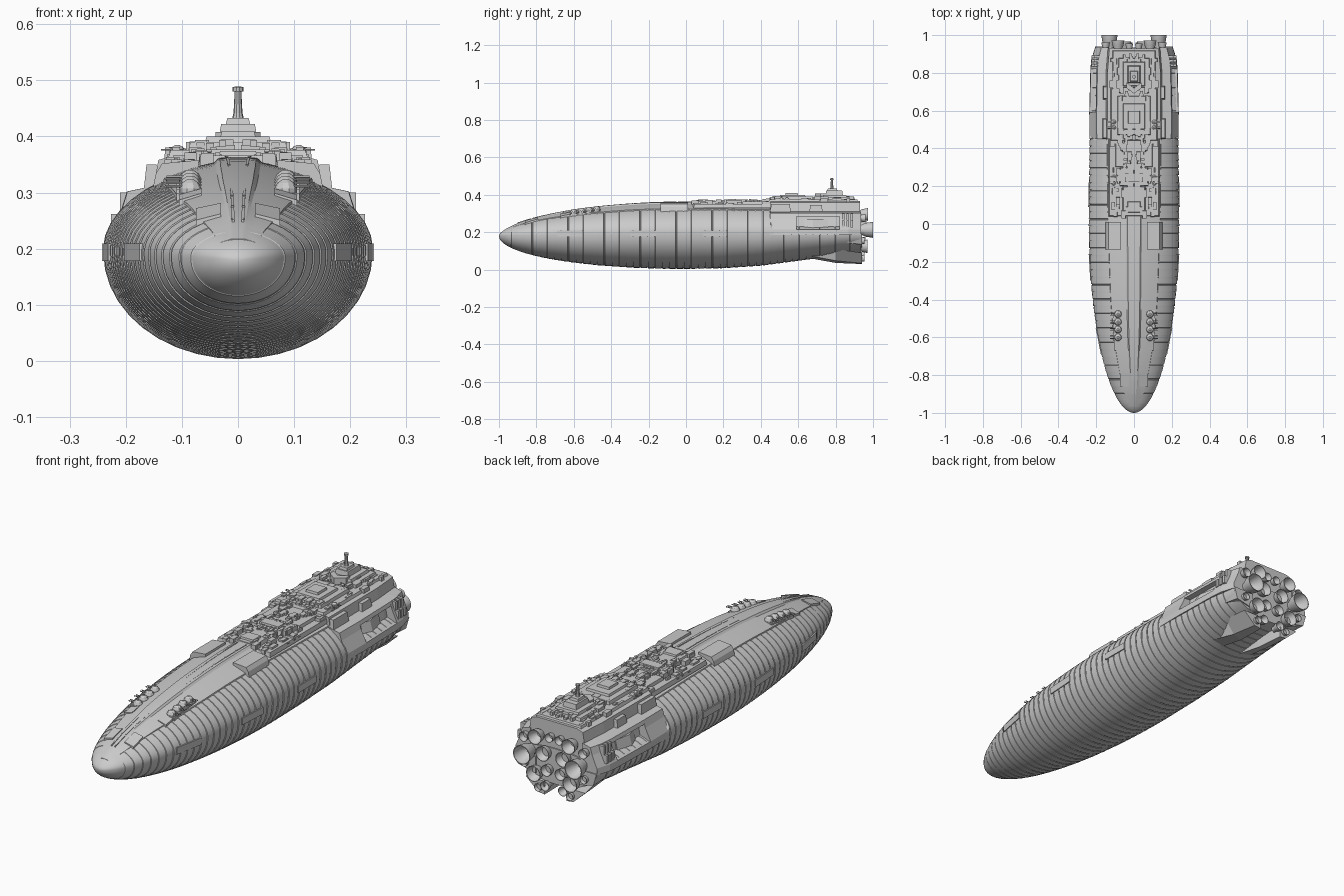
import bpy, bmesh, math, random

if "Cube" in bpy.data.objects:
    bpy.data.objects.remove(bpy.data.objects["Cube"])
random.seed(7)


# ---------- helpers ----------
def finish(name, bm, smooth=None):
    bmesh.ops.recalc_face_normals(bm, faces=bm.faces)
    me = bpy.data.meshes.new(name)
    bm.to_mesh(me)
    bm.free()
    ob = bpy.data.objects.new(name, me)
    bpy.context.collection.objects.link(ob)
    if smooth:
        bpy.context.view_layer.objects.active = ob
        ob.select_set(True)
        bpy.ops.object.shade_smooth_by_angle(angle=math.radians(smooth))
        ob.select_set(False)
    return ob


def loft(bm, rings, cap=True, mirror=False):
    for s in ((1, -1) if mirror else (1,)):
        vs = [[bm.verts.new((s * p[0], p[1], p[2])) for p in r] for r in rings]
        n = len(rings[0])
        for a, b in zip(vs, vs[1:]):
            for i in range(n):
                bm.faces.new((a[i], a[(i + 1) % n], b[(i + 1) % n], b[i]))
        if cap:
            bm.faces.new(vs[0])
            bm.faces.new(vs[-1])


def box(bm, x0, x1, y0, y1, z0, z1, taper=0.0, mirror=True):
    t = taper
    loft(bm, [[(x0, y0, z0), (x1, y0, z0), (x1, y1, z0), (x0, y1, z0)],
              [(x0 + t, y0 + t, z1), (x1 - t, y0 + t, z1), (x1 - t, y1 - t, z1), (x0 + t, y1 - t, z1)]],
         mirror=mirror)


def lathe(bm, origin, profile, axis='Y', n=16, cap=False):
    ox, oy, oz = origin
    rings = []
    for r, d in profile:
        ring = []
        for i in range(n):
            a = 2 * math.pi * i / n
            u, v = r * math.cos(a), r * math.sin(a)
            ring.append({'Y': (ox + u, oy + d, oz + v), 'Z': (ox + u, oy + v, oz + d),
                         'X': (ox + d, oy + u, oz + v)}[axis])
        rings.append(ring)
    loft(bm, rings, cap)


def lerp(tab, y):
    for (a, va), (b, vb) in zip(tab, tab[1:]):
        if y <= b:
            return va + (vb - va) * max(0, (y - a) / (b - a))
    return tab[-1][1]


# ---------- hull shape ----------
def fore(y, p):
    return max(0.0, 1 - min(y, 0) ** 2) ** p


def half_w(y):
    return 0.239 * fore(y, .51) * lerp([(0, 1), (.45, .985), (.8, .95), (.94, .86)], y)


def depth(y):
    return 0.188 * fore(y, .51) * lerp([(0, 1), (.2, .98), (.4, .91), (.64, .74), (.94, .55)], y)


def rise(y):
    return 0.148 * fore(y, .58) * lerp([(.45, 1), (.47, .3), (.94, .3)], y)


def mid(y):
    return .192 - .012 * min(y, 0) ** 2


E = 1.1  # slightly flattened upper flanks


def top_z(x, y):
    q = min(1, x / max(half_w(y), 1e-4)) ** (2 / E)
    return mid(y) + .013 * fore(y, .4) + rise(y) * (1 - q) ** (E / 2)


def hull_ring(y, k=1.0, n=20):
    w, d, h = half_w(y) * k, depth(y) * k, rise(y) * k
    band = 0.013 * fore(y, .4)
    ring = []
    for i in range(n + 1):
        c, s = math.cos(math.pi * i / n), max(0, math.sin(math.pi * i / n))
        ring.append((w * math.copysign(abs(c) ** E, c), y, mid(y) + band + h * s ** E))
    ring += [(-w * math.cos(math.pi * i / n), y, mid(y) - d * math.sin(math.pi * i / n)) for i in range(n + 1)]
    return ring


# ribbed hull: overlapping armour plates with shallow steps
bm = bmesh.new()
rings = [hull_ring(y) for y in (-.9998, -.998, -.994, -.988, -.978, -.965, -.945)]
y = -.94
while y < .90:
    rings += [hull_ring(y, .986), hull_ring(y + .005, .986), hull_ring(y + .006, 1.004), hull_ring(y + .038, .999)]
    y += .0385
rings.append(hull_ring(.935))
loft(bm, rings)
finish("ribbed_hull", bm, 25)

# smooth upper deck with stepped centre spine
deck_w = [(-.965, .035), (-.84, .07), (-.6, .112), (-.4, .128), (0, .142), (.46, .148)]
bm = bmesh.new()
rings = []
for i in range(30):
    y = -.965 + 1.425 * i / 29
    w = lerp(deck_w, y)
    k = lerp([(-.965, .1), (-.6, 1)], y)
    zt = top_z(0, min(y, .44))
    ze = top_z(w, min(y, .44))
    zm = top_z(w * .6, min(y, .44))
    half = [(w, ze - .012), (w * .96, ze + .007 * k), (w * .6, zm + .004 * k), (w * .3, zt + .001),
            (w * .24, zt + .009 * k), (w * .1, zt + .010 * k)]
    rings.append([(a, y, b) for a, b in half] + [(-a, y, b) for a, b in reversed(half)])
loft(bm, rings)
finish("upper_deck", bm, 20)

# twin rails running along the spine
bm = bmesh.new()
for k in range(12):
    y0 = -.9 + k * .078
    y1 = y0 + .07
    f = lambda y: .006 + .014 * (y + .9)
    g = lambda y: top_z(0, y) + .007 + .006 * (y + .9)
    loft(bm, [[(f(y), y, top_z(0, y) - .004), (f(y) + .005, y, top_z(0, y) - .004), (f(y) + .005, y, g(y)),
               (f(y), y, g(y))] for y in (y0, y1)], mirror=True)
finish("spine_rails", bm)

# side bays along the waist, deck hangars, nose hatches
bm = bmesh.new()
for y0, y1 in ((-.69, -.55), (-.3, -.16), (.09, .22)):
    loft(bm, [[(.12, y, .178), (half_w(y) + .004, y, .178), (half_w(y) + .004, y, .209), (.12, y, .209)]
              for y in (y0, y1)], mirror=True)
finish("waist_bays", bm)
bm = bmesh.new()
loft(bm, [[(.07, y, .33), (.153, y, .302), (.146, y, .335), (.135, y, .352), (.07, y, .358)] for y in (-.135, .01)],
     mirror=True)
finish("deck_hangars", bm)
bm = bmesh.new()
for x0, x1, y0, y1 in ((.03, .075, -.86, -.79), (.065, .105, -.67, -.62)):
    loft(bm, [[(x0, y, top_z(x0, y) - .015), (x1, y, top_z(x1, y) - .015), (x1, y, top_z(x1, y) + .010),
               (x0, y, top_z(x0, y) + .007)] for y in (y0, y1)], mirror=True)
finish("nose_hatches", bm)

# gun turrets
bm = bmesh.new()
guns = [(.085, -.6 + .041 * i, .02) for i in range(4)] + [(.108, .17, .014), (.108, .215, .014), (.108, .25, .014),
                                                          (.108, .51, .014), (.108, .54, .014)]
for x, y, r in guns:
    z = (top_z(x, y) - .002) if y < 0 else (.335 if y < .4 else .365)
    for s in (1, -1):
        lathe(bm, (s * x, y, z), [(r, 0), (r, r * .6), (r * .75, r * 1.1), (r * .3, r * 1.4)], 'Z', 10, True)
        for o in (-.3, .3):
            lathe(bm, (s * x, y + o * r, z + r * .8), [(r * .12, 0), (r * .12, s * r * 2.1)], 'X', 6, True)
    box(bm, x - r * .9, x + r * 1.25, y - r * .9, y + r * .9, z - .025, z + .004)
finish("gun_turrets", bm)

# ---------- stern ----------
bm = bmesh.new()
core = [(.192, .18), (.168, .30), (.15, .312), (.142, .358), (.11, .368)]
loft(bm, [[(a * k, y, b) for a, b in core] + [(-a * k, y, b) for a, b in reversed(core)]
          for y, k in ((.45, 1), (.8, .99), (.93, .92))])
finish("stern_core", bm)

# flank armour framing the recessed launch bay
bm = bmesh.new()
full = [(.15, .185), (.237, .185), (.235, .215), (.208, .270), (.198, .302), (.15, .312)]
low = [(.15, .185), (.237, .185), (.235, .215), (.15, .215)]
high = [(.15, .29), (.203, .285), (.198, .302), (.15, .312)]
for prof, ys in ((full, ((.45, .995), (.59, 1))), (low, ((.59, 1), (.82, .975))), (high, ((.59, 1), (.82, .975))),
                 (full, ((.82, .975), (.87, .955), (.935, .87)))):
    loft(bm, [[(a * k, y, b) for a, b in prof] for y, k in ys], mirror=True)
finish("flank_armour", bm)
bm = bmesh.new()
loft(bm, [[(.15, y, .215), (x, y, .215), (x - .014, y, .27), (.15, y, .27)]
          for y, x in ((.63, .19), (.68, .205), (.76, .19))], mirror=True)
box(bm, .14, .165, .66, .73, .31, .345, .004)
box(bm, .14, .168, .45, .56, .305, .35, .005)
for i in range(3):
    box(bm, .18, .210, .835 + i * .022, .848 + i * .022, .25, .30)
    box(bm, .20, .226, .835 + i * .022, .848 + i * .022, .225, .262)
finish("bay_fittings", bm)

# lower stern fins and skids
bm = bmesh.new()
loft(bm, [[(.1, .62, .15), (.215, .62, .17), (.226, .62, .19), (.1, .62, .19)],
          [(.1, .94, .115), (.19, .94, .135), (.206, .94, .19), (.1, .94, .19)]], mirror=True)
loft(bm, [[(.05, .64, .065), (.11, .64, .078), (.09, .64, .09), (.05, .64, .09)],
          [(.05, .8, .036), (.095, .8, .048), (.14, .8, .11), (.05, .8, .11)],
          [(.055, .94, .03), (.09, .94, .034), (.15, .94, .09), (.06, .94, .09)]], mirror=True)
finish("stern_fins", bm)

# engine bells: thin walled nozzles
bm = bmesh.new()
bells = [(.13, .213, .043, 1.0), (.085, .295, .034, .972), (.05, .225, .034, .965), (.092, .125, .036, .97),
         (.035, .15, .026, .96), (.045, .075, .022, .955), (.08, .06, .018, .955), (.15, .275, .022, .96),
         (.025, .30, .02, .955), (.15, .155, .018, .955)]
for x, z, r, ye in bells:
    L = ye - .91
    for s in (1, -1):
        lathe(bm, (s * x, .91, z), [(r * .6, 0), (r * .62, L * .3), (r * .85, L * .55), (r, L), (r * .92, L),
                                    (r * .75, L * .55), (r * .4, L * .32), (.0005, L * .3)], 'Y', 20)
finish("engine_bells", bm, 40)

# ---------- superstructure ----------
bm = bmesh.new()
for x, y0, y1, z0, z1, t in ((.135, .04, .46, .33, .350, .004), (.06, .04, .2, .35, .366, .004),
                             (.035, .06, .12, .36, .374, .003), (.075, .2, .3, .35, .368, .004),
                             (.05, .22, .27, .36, .377, .003), (.1, .3, .46, .345, .364, .004),
                             (.125, .44, .72, .36, .376, .005), (.09, .47, .68, .37, .390, .005),
                             (.06, .5, .64, .385, .400, .004), (.032, .53, .6, .395, .410, .003),
                             (.115, .70, .92, .36, .376, .005), (.085, .72, .88, .37, .388, .005),
                             (.06, .73, .86, .385, .400, .004), (.035, .745, .84, .395, .422, .005),
                             (.022, .755, .81, .42, .433, .003)):
    box(bm, -x, x, y0, y1, z0, z1, t, False)
finish("superstructure_tiers", bm)

# small deck machinery
bm = bmesh.new()
base = [(.04, .350), (.45, .360), (.48, .374), (.92, .372)]
for i in range(130):
    y = random.uniform(.05, .9)
    x = random.uniform(.0, .11)
    a, b = random.uniform(.004, .016), random.uniform(.006, .024)
    z = lerp(base, y) + (.012 if x < .075 else 0)
    box(bm, x, x + a * 1.6, y - b, y + b, z - .02, z + random.uniform(.001, .009), .001)
finish("deck_machinery", bm)

# bridge chevron and mast
bm = bmesh.new()
loft(bm, [[(0, .69, z), (.04, .72, z), (.04, .75, z), (0, .72, z)] for z in (.38, .408)], mirror=True)
lathe(bm, (0, .78, .43), [(.011, 0), (.008, .012), (.006, .05), (.010, .05), (.010, .058), (.004, .059)], 'Z', 10, True)
finish("command_mast", bm)
